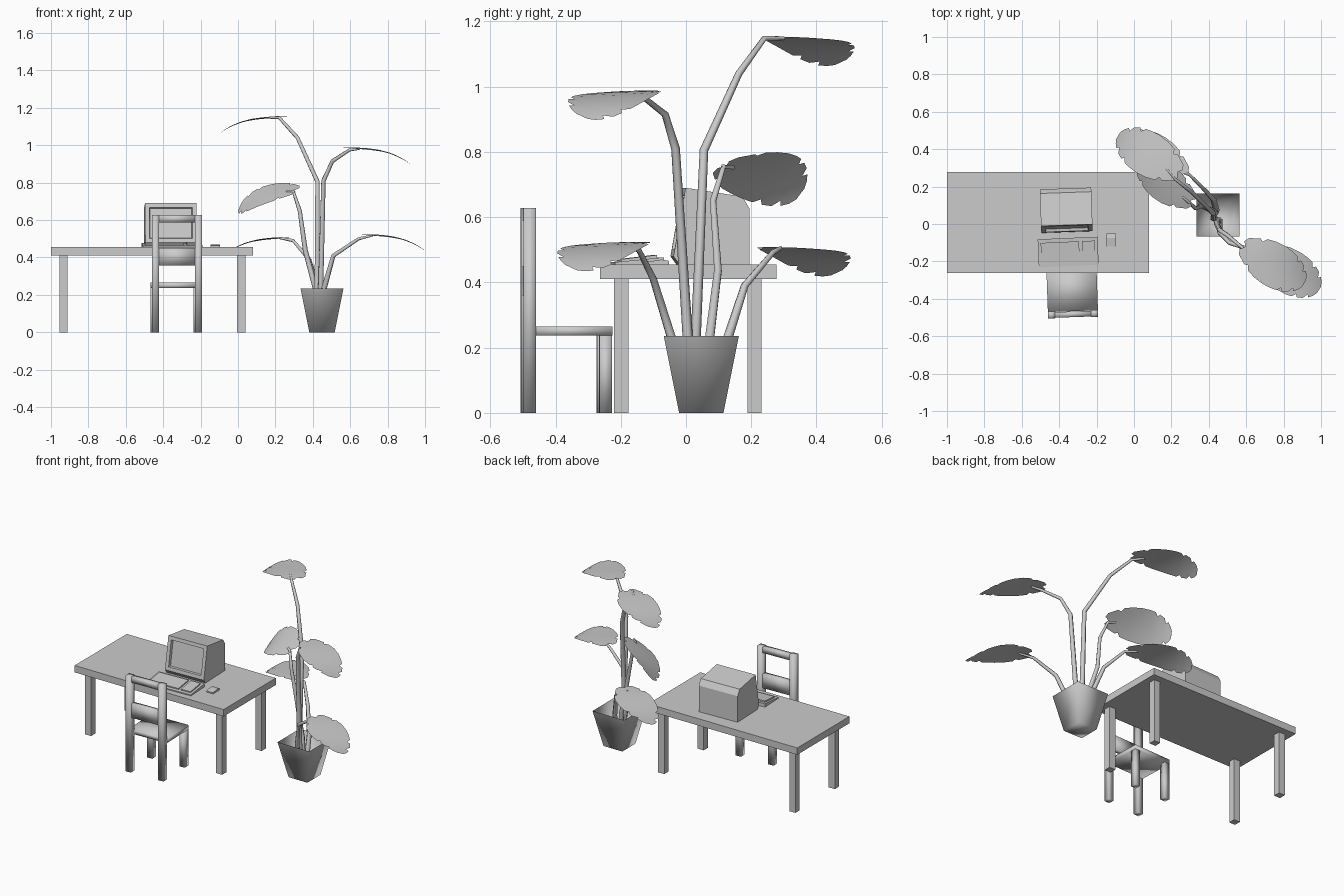
import bpy, bmesh, math
from mathutils import Matrix, Vector

if "Cube" in bpy.data.objects:
    bpy.data.objects.remove(bpy.data.objects["Cube"])

grey = bpy.data.materials.new("light grey")
grey.diffuse_color = (0.6, 0.6, 0.6, 1)
grey.use_nodes = True
grey.node_tree.nodes["Principled BSDF"].inputs["Base Color"].default_value = grey.diffuse_color


def finish(name, bm, smooth=False, matrix=None):
    if matrix:
        bm.transform(matrix)
    me = bpy.data.meshes.new(name)
    bm.to_mesh(me)
    bm.free()
    for p in me.polygons:
        p.use_smooth = smooth
    me.materials.append(grey)
    ob = bpy.data.objects.new(name, me)
    bpy.context.collection.objects.link(ob)
    return ob


def box(name, x, y, z, smooth=False, matrix=None):
    bm = bmesh.new()
    size = [b - a for a, b in (x, y, z)]
    mid = [(a + b) / 2 for a, b in (x, y, z)]
    bmesh.ops.create_cube(bm, size=1, matrix=Matrix.Translation(mid) @ Matrix.Diagonal((*size, 1)))
    return finish(name, bm, smooth, matrix)


def prism(name, profile, x0, x1, matrix=None, inset=None):
    """Extrude a (y, z) profile along x; optionally sink a panel in the face after point `inset`."""
    bm = bmesh.new()
    a = [bm.verts.new((x0, y, z)) for y, z in profile]
    b = [bm.verts.new((x1, y, z)) for y, z in profile]
    n = len(a)
    sides = [bm.faces.new((a[i], b[i], b[(i + 1) % n], a[(i + 1) % n])) for i in range(n)]
    bm.faces.new(a)
    bm.faces.new(b[::-1])
    bmesh.ops.recalc_face_normals(bm, faces=bm.faces)
    if inset is not None:
        f = sides[inset]
        bmesh.ops.inset_region(bm, faces=[f], thickness=0.032)
        bmesh.ops.inset_region(bm, faces=[f], thickness=0.006, depth=-0.015)
    return finish(name, bm, False, matrix)


def turn(cx, cy, deg):
    c = Vector((cx, cy, 0))
    return Matrix.Translation(c) @ Matrix.Rotation(math.radians(deg), 4, 'Z') @ Matrix.Translation(-c)


# Desk
box("desk_top", (-1, 0.08), (-0.263, 0.277), (0.41, 0.455))
for lx in (-0.955, -0.005):
    for ly in (-0.22, 0.188):
        box("desk_leg", (lx, lx + 0.044), (ly, ly + 0.044), (0, 0.41))

# Chair, turned slightly
ch = turn(-0.33, -0.368, 2)
for lx in (-0.464, -0.234):
    box("chair_back_post", (lx, lx + 0.038), (-0.502, -0.464), (0, 0.628), True, ch)
    box("chair_front_leg", (lx, lx + 0.038), (-0.27, -0.232), (0, 0.237), True, ch)
box("chair_seat", (-0.464, -0.196), (-0.466, -0.23), (0.237, 0.265), True, ch)
box("chair_top_rail", (-0.427, -0.233), (-0.498, -0.468), (0.588, 0.626), True, ch)
box("chair_back_slat", (-0.427, -0.233), (-0.498, -0.468), (0.358, 0.45), True, ch)

# Monitor with sunken screen
prism("monitor", [(-0.025, 0.455), (-0.043, 0.48), (-0.006, 0.69), (0.168, 0.663),
                  (0.19, 0.626), (0.19, 0.455)], -0.5, -0.225, turn(-0.362, 0.08, 2), inset=1)

# Keyboard: wedge with two raised key blocks
kb = turn(-0.352, -0.15, 2.5)
prism("keyboard", [(-0.225, 0.455), (-0.225, 0.462), (-0.075, 0.477), (-0.075, 0.455)], -0.512, -0.192, kb)
for x0, x1 in ((-0.497, -0.292), (-0.275, -0.207)):
    prism("key_block", [(-0.205, 0.463), (-0.205, 0.471), (-0.095, 0.484), (-0.095, 0.474)], x0, x1, kb)

# Mouse
prism("mouse", [(-0.12, 0.455), (-0.12, 0.463), (-0.075, 0.47), (-0.052, 0.466), (-0.052, 0.455)],
      -0.146, -0.097)

# Plant pot: open square tub
bm = bmesh.new()
rings = []
for half, z in ((0.068, 0.0), (0.115, 0.235)):
    rings.append([bm.verts.new((0.449 + sx * half, 0.047 + sy * half, z))
                  for sx, sy in ((-1, -1), (1, -1), (1, 1), (-1, 1))])
for i in range(4):
    j = (i + 1) % 4
    bm.faces.new((rings[0][i], rings[0][j], rings[1][j], rings[1][i]))
bm.faces.new(rings[0][::-1])
finish("plant_pot", bm, True)


# Leaf: drooping oval blade with notched edges
def leaf(name, centre, heading, roll=0, pitch=0):
    rows = [(-0.97, 0.75), (-0.9, 1), (-0.72, 1), (-0.62, 0.8), (-0.55, 1), (-0.3, 1), (0, 1), (0.25, 1),
            (0.42, 1), (0.5, 0.82), (0.57, 1), (0.72, 1), (0.78, 0.7), (0.84, 1), (0.93, 1), (0.985, 1)]
    bm = bmesh.new()
    grid = []
    for s, k in rows:
        w = 0.118 * math.sqrt(1 - s * s)
        line = []
        for c in (-1, -0.6, 0, 0.6, 1):
            v = c * w * (k if abs(c) == 1 else 1 if k == 1 else 0.95)
            u = 0.19 * s - (0.02 * abs(c) if s < -0.85 else 0)
            t = max(0, (u + 0.19) / 0.38)
            z = -0.08 * t ** 2.5 * (1 + 5 * v) - 0.4 * v * v
            line.append(bm.verts.new((u, v, z)))
        grid.append(line)
    for p, q in zip(grid, grid[1:]):
        for i in range(4):
            bm.faces.new((p[i], q[i], q[i + 1], p[i + 1]))
    m = (Matrix.Translation(centre) @ Matrix.Rotation(math.radians(heading), 4, 'Z')
         @ Matrix.Rotation(math.radians(pitch), 4, 'Y') @ Matrix.Rotation(math.radians(roll), 4, 'X'))
    finish(name, bm, True, m)


leaf("leaf_top_left", (0.075, 0.375, 1.153), 148)
leaf("leaf_mid_left", (0.145, 0.222, 0.75), 148, -28, 3)
leaf("leaf_low_left", (0.105, 0.363, 0.508), 148)
leaf("leaf_top_right", (0.75, -0.22, 0.988), -32)
leaf("leaf_low_right", (0.83, -0.253, 0.524), -32)


# Stems: tapered six-sided tubes
def stem(name, pts):
    cu = bpy.data.curves.new(name, 'CURVE')
    cu.dimensions = '3D'
    cu.bevel_depth = 0.018
    cu.bevel_resolution = 1
    cu.use_fill_caps = True
    sp = cu.splines.new('POLY')
    sp.points.add(len(pts) - 1)
    for i, (p, co) in enumerate(zip(sp.points, pts)):
        p.co = (*co, 1)
        p.radius = 1 - 0.65 * i / (len(pts) - 1)
    sp.use_smooth = True
    cu.materials.append(grey)
    ob = bpy.data.objects.new(name, cu)
    bpy.context.collection.objects.link(ob)
    bpy.ops.object.select_all(action='DESELECT')
    ob.select_set(True)
    bpy.context.view_layer.objects.active = ob
    bpy.ops.object.convert(target='MESH')


stem("stem_top_left", [(0.43, 0.03, 0.03), (0.423, 0.03, 0.235), (0.425, 0.055, 0.805),
                       (0.318, 0.162, 1.04), (0.22, 0.24, 1.148), (0.17, 0.3, 1.148)])
stem("stem_mid_left", [(0.435, 0.06, 0.03), (0.415, 0.073, 0.235), (0.36, 0.098, 0.437),
                       (0.33, 0.083, 0.65), (0.295, 0.115, 0.755), (0.26, 0.145, 0.752)])
stem("stem_low_left", [(0.44, 0.07, 0.03), (0.425, 0.13, 0.235), (0.38, 0.18, 0.39),
                       (0.295, 0.265, 0.49), (0.22, 0.29, 0.505)])
stem("stem_top_right", [(0.45, 0.02, 0.03), (0.442, 0.005, 0.235), (0.457, -0.032, 0.81),
                        (0.505, -0.064, 0.915), (0.596, -0.14, 0.975), (0.65, -0.158, 0.982)])
stem("stem_low_right", [(0.455, 0.02, 0.03), (0.46, -0.046, 0.235), (0.51, -0.1, 0.41),
                        (0.645, -0.145, 0.5), (0.72, -0.185, 0.518)])
